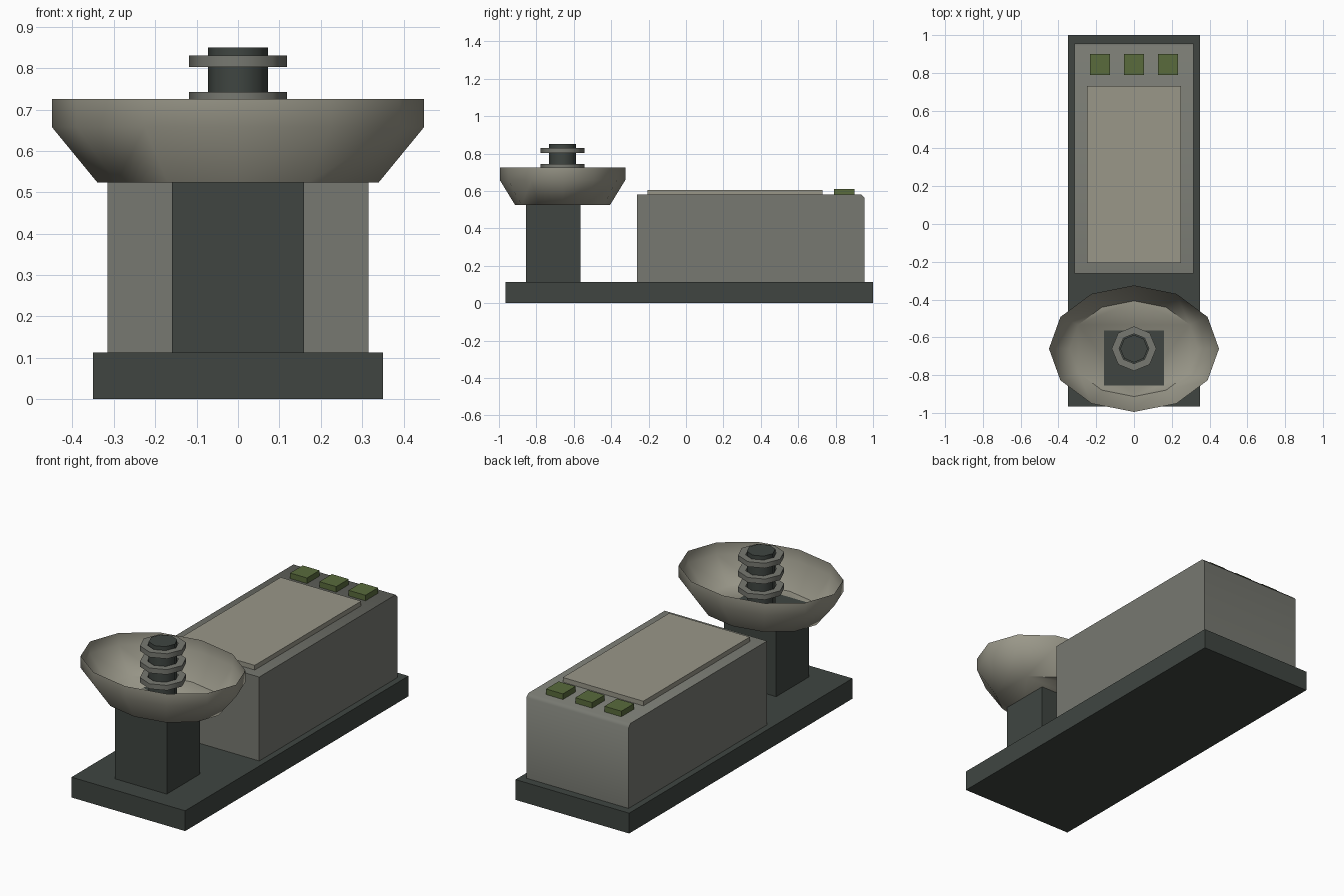
import bpy, bmesh, math

if "Cube" in bpy.data.objects:
    bpy.data.objects.remove(bpy.data.objects["Cube"])

def material(name, rgb):
    m = bpy.data.materials.new(name)
    m.diffuse_color = (*rgb, 1)
    m.use_nodes = True
    m.node_tree.nodes["Principled BSDF"].inputs["Base Color"].default_value = m.diffuse_color
    return m

DARK = material("dark_metal", (0.05, 0.06, 0.053))
GREY = material("grey_metal", (0.185, 0.19, 0.165))
PALE = material("pale_metal", (0.32, 0.31, 0.25))
GREEN = material("green_paint", (0.10, 0.145, 0.045))

def finish(bm, name, mat, smooth=False):
    bmesh.ops.recalc_face_normals(bm, faces=bm.faces[:])
    me = bpy.data.meshes.new(name)
    bm.to_mesh(me)
    bm.free()
    me.materials.append(mat)
    ob = bpy.data.objects.new(name, me)
    bpy.context.collection.objects.link(ob)
    if smooth:
        bpy.ops.object.select_all(action='DESELECT')
        ob.select_set(True)
        bpy.context.view_layer.objects.active = ob
        bpy.ops.object.shade_smooth_by_angle(angle=math.radians(55))
    return ob

def box(name, mat, x, y, z, back_bevel=0):
    bm = bmesh.new()
    bmesh.ops.create_cube(bm, size=1)
    for v in bm.verts:
        v.co = [lo + (c + 0.5) * (hi - lo) for c, (lo, hi) in zip(v.co, (x, y, z))]
    if back_bevel:
        edge = [e for e in bm.edges
                if all(abs(v.co.y - y[1]) + abs(v.co.z - z[1]) < 1e-4 for v in e.verts)]
        bmesh.ops.bevel(bm, geom=edge, offset=back_bevel, segments=1, affect='EDGES')
    return finish(bm, name, mat, back_bevel > 0)

def lathe(name, mat, profile, sides, yscale=1.0, closed=False, caps=()):
    """Rings of (radius, z) around the dish axis; caps lists rings to fill."""
    bm = bmesh.new()
    rings = []
    for r, z in profile:
        angs = [2 * math.pi * i / sides for i in range(sides)]
        rings.append([bm.verts.new((r * math.cos(a), DISH_Y + yscale * r * math.sin(a), z))
                      for a in angs])
    pairs = list(zip(rings, rings[1:])) + ([(rings[-1], rings[0])] if closed else [])
    for a, b in pairs:
        for i in range(sides):
            j = (i + 1) % sides
            bm.faces.new((a[i], a[j], b[j], b[i]))
    for c in caps:
        bm.faces.new(rings[c])
    return finish(bm, name, mat, True)

DISH_Y = -0.66

# Base plate, housing and raised top panel
box("base_plate", DARK, (-0.35, 0.35), (-0.965, 1.0), (0, 0.113))
box("housing", GREY, (-0.315, 0.315), (-0.263, 0.955), (0.113, 0.58), back_bevel=0.018)
box("top_panel", PALE, (-0.248, 0.248), (-0.207, 0.73), (0.57, 0.606))

# Row of buttons
for i in (-1, 0, 1):
    cx = i * 0.18
    box(f"button_{i + 2}", GREEN, (cx - 0.052, cx + 0.052), (0.79, 0.90), (0.57, 0.611))

# Post holding the dish
box("dish_post", DARK, (-0.16, 0.16), (-0.855, -0.565), (0.113, 0.524))

# Oval twelve-sided dish
lathe("dish", PALE, [(0.34, 0.524), (0.45, 0.658), (0.45, 0.725)], 12, 0.745, caps=(0,))

# Spindle with three rings
lathe("spindle", DARK, [(0.073, 0.524), (0.073, 0.85)], 8, caps=(0, 1))
for i in range(3):
    z = 0.803 - 0.088 * i
    lathe(f"spindle_ring_{i + 1}", GREY,
          [(0.079, z), (0.118, z), (0.118, z + 0.028), (0.079, z + 0.028)], 8, closed=True)
